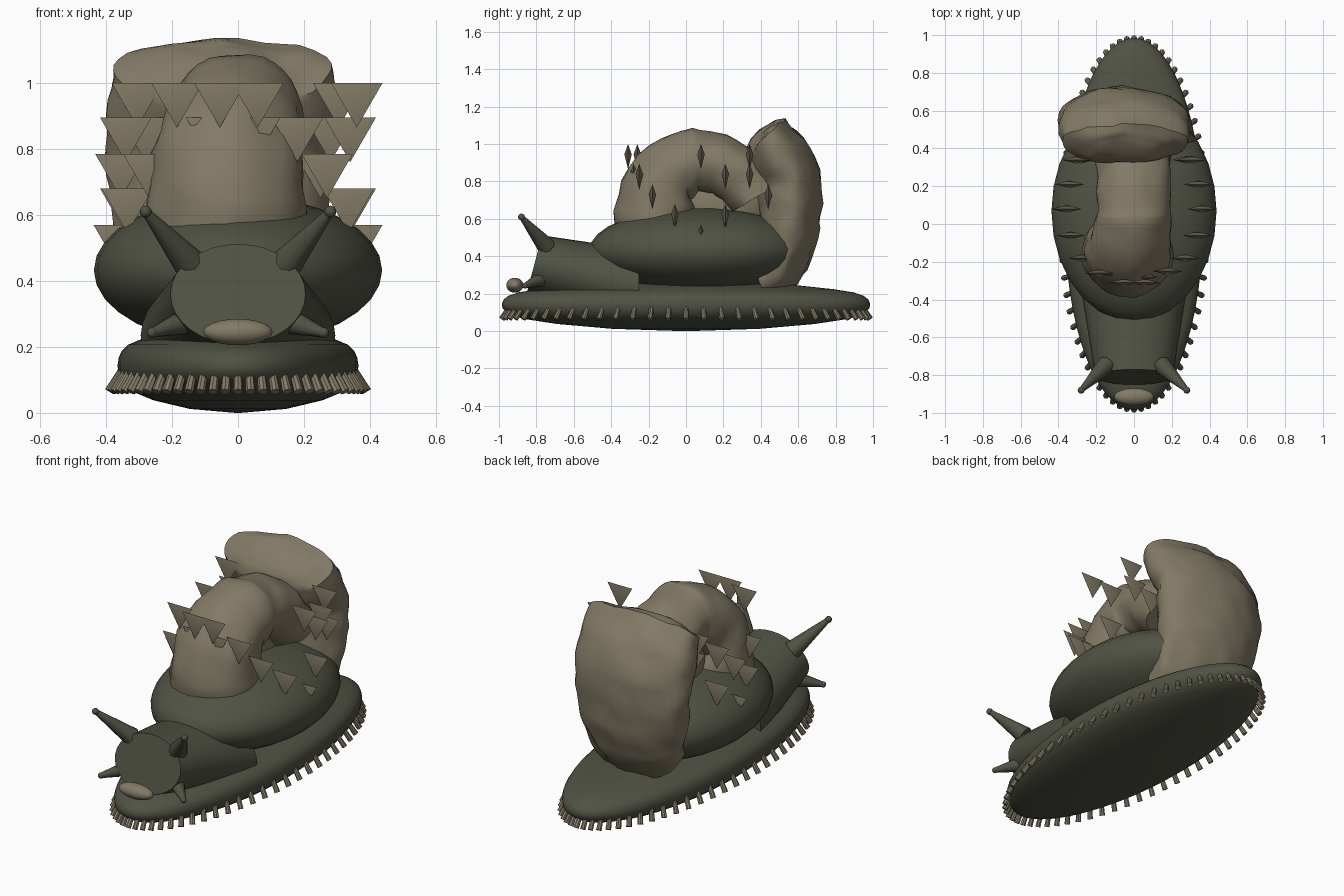
import bpy, bmesh, math
from mathutils import Vector, Matrix, noise

cube = bpy.data.objects.get("Cube")
if cube:
    bpy.data.objects.remove(cube, do_unlink=True)


def material(name, rgb):
    m = bpy.data.materials.new(name)
    m.use_nodes = True
    m.diffuse_color = (*rgb, 1)
    m.node_tree.nodes["Principled BSDF"].inputs["Base Color"].default_value = (*rgb, 1)
    return m


DARK = material("dark olive skin", (0.08, 0.085, 0.058))
TAN = material("stone tan", (0.225, 0.195, 0.132))


def finish(name, bm, mat, angle=40):
    bmesh.ops.recalc_face_normals(bm, faces=bm.faces)
    mesh = bpy.data.meshes.new(name)
    bm.to_mesh(mesh)
    bm.free()
    mesh.materials.append(mat)
    ob = bpy.data.objects.new(name, mesh)
    bpy.context.collection.objects.link(ob)
    bpy.ops.object.select_all(action="DESELECT")
    ob.select_set(True)
    bpy.context.view_layer.objects.active = ob
    bpy.ops.object.shade_smooth_by_angle(angle=math.radians(angle))
    return ob


def loft(name, mat, sections, sides=32, rough=0.0, steps=1):
    """Skin over ellipses: (x, y, z, half width, half depth, tilt of depth in degrees)."""
    rows = []
    for a, b in zip(sections, sections[1:]):
        rows += [[p + (q - p) * i / steps for p, q in zip(a, b)] for i in range(steps)]
    rows.append(sections[-1])
    bm = bmesh.new()
    rings = []
    for x, y, z, w, d, tilt in rows:
        t = math.radians(tilt)
        ring = []
        for i in range(sides):
            a = math.tau * i / sides
            c = Vector((x + w * math.cos(a), y + d * math.sin(a) * math.cos(t),
                        z + d * math.sin(a) * math.sin(t)))
            if rough:
                c += rough * noise.noise_vector(c * 9)
            ring.append(bm.verts.new(c))
        rings.append(ring)
    for r, s in zip(rings, rings[1:]):
        for i in range(sides):
            j = (i + 1) % sides
            bm.faces.new((r[i], r[j], s[j], s[i]))
    bm.faces.new(rings[0])
    bm.faces.new(rings[-1])
    return finish(name, bm, mat)


def ball(bm, centre, radii, u=16, v=10):
    m = Matrix.Translation(centre) @ Matrix.Diagonal((*radii, 1))
    bmesh.ops.create_uvsphere(bm, u_segments=u, v_segments=v, radius=1, matrix=m)


def rod(bm, a, b, r1, r2, sides=12):
    a, b = Vector(a), Vector(b)
    q = (b - a).to_track_quat("Z", "Y").to_matrix().to_4x4()
    bmesh.ops.create_cone(bm, cap_ends=True, segments=sides, radius1=r1, radius2=r2,
                          depth=(b - a).length, matrix=Matrix.Translation((a + b) / 2) @ q)


# Foot: a long oval sole with a rounded rim
foot = [(0.02, 0), (0.4, 0.012), (0.7, 0.038), (0.88, 0.065), (0.96, 0.09), (0.995, 0.12),
        (1, 0.145), (0.99, 0.168), (0.965, 0.188), (0.91, 0.207), (0.8, 0.224),
        (0.6, 0.245), (0.3, 0.262), (0.02, 0.267)]
loft("foot", DARK, [(0, 0, z, 0.365 * s, 0.985 * s, 0) for s, z in foot], sides=64)

# Fringe of little pegs round the rim
bm = bmesh.new()
count = 64
for i in range(count):
    a = math.tau * i / count
    c, s = math.cos(a), math.sin(a)
    rod(bm, (0.352 * c, 0.945 * s, 0.128), (0.39 * c, 0.987 * s, 0.064), 0.012, 0.015, 8)
finish("rim_fringe", bm, TAN)

# Body hump
bm = bmesh.new()
ball(bm, (0, 0.068, 0.432), (0.437, 0.585, 0.227), 28, 16)
finish("body", bm, DARK)

# Head and neck
loft("head", DARK, [(0, -0.81, 0.36, 0.205, 0.157, 75), (0, -0.25, 0.235, 0.295, 0.2, 90)])

# Mouth
bm = bmesh.new()
ball(bm, (0, -0.915, 0.245), (0.105, 0.046, 0.04), 24, 12)
finish("mouth", bm, TAN)

# Eye stalks and feelers
for side, label in ((1, "left"), (-1, "right")):
    bm = bmesh.new()
    tip = (side * 0.28, -0.88, 0.61)
    rod(bm, (side * 0.145, -0.745, 0.45), tip, 0.05, 0.013)
    ball(bm, tip, (0.018,) * 3)
    finish(label + "_eye_stalk", bm, DARK)
    bm = bmesh.new()
    tip = (side * 0.26, -0.86, 0.243)
    rod(bm, (side * 0.165, -0.78, 0.275), tip, 0.038, 0.014)
    ball(bm, tip, (0.016,) * 3)
    finish(label + "_feeler", bm, DARK)

# Front coil of the shell: a tube arching backward, with a lip at its crest
loft("front_coil", TAN, [
    (-0.035, -0.14, 0.48, 0.245, 0.23, 180),
    (-0.035, -0.16, 0.63, 0.24, 0.225, 175),
    (-0.03, -0.13, 0.77, 0.23, 0.21, 150),
    (-0.02, -0.05, 0.86, 0.21, 0.19, 115),
    (-0.005, 0.04, 0.9, 0.2, 0.19, 92),
    (0, 0.07, 0.91, 0.195, 0.168, 88),
    (0, 0.18, 0.89, 0.195, 0.16, 75),
    (0, 0.28, 0.83, 0.195, 0.16, 55),
    (0, 0.38, 0.72, 0.2, 0.16, 30)], rough=0.016, steps=3)

# Core of the spiral, recessed inside the arch
bm = bmesh.new()
ball(bm, (-0.05, 0.2, 0.68), (0.12, 0.26, 0.2))
finish("coil_core", bm, TAN)

# Rear coil: a broad crescent set toward the right, ending in a slanted domed face
loft("rear_coil", TAN, [
    (-0.05, 0.395, 1.06, 0.12, 0.05, 44),
    (-0.05, 0.402, 1.055, 0.24, 0.1, 44),
    (-0.05, 0.425, 1.035, 0.335, 0.14, 44),
    (-0.05, 0.49, 0.95, 0.345, 0.165, 32),
    (-0.055, 0.55, 0.82, 0.34, 0.172, 15),
    (-0.055, 0.56, 0.68, 0.335, 0.168, 0),
    (-0.055, 0.545, 0.53, 0.32, 0.158, -15),
    (-0.045, 0.515, 0.41, 0.295, 0.15, -30),
    (-0.02, 0.46, 0.32, 0.27, 0.14, -48),
    (0.02, 0.4, 0.27, 0.2, 0.1, -65)], rough=0.022, steps=3)

# Shell spikes: thin triangles hanging point down, thickest in the middle, in tiers
singles = [(-0.185, -0.26, 1), (-0.055, -0.31, 1), (0.06, -0.31, 1), (0.36, 0.08, 1),
           (-0.08, -0.27, 0.895), (0.05, -0.28, 0.895), (0.18, -0.25, 0.895),
           (0.25, 0.44, 0.785), (-0.355, 0.08, 0.785)]
pairs = [(0.305, 0.34, 1), (0.34, 0.21, 0.895), (0.28, 0.34, 0.895),
         (0.27, -0.18, 0.785), (0.335, -0.06, 0.68), (0.34, 0.21, 0.68), (0.36, 0.08, 0.57)]
bm = bmesh.new()
for x, y, z in singles + [(s * x, y, z) for x, y, z in pairs for s in (1, -1)]:
    outline = [bm.verts.new((x + dx, y, z + dz)) for dx, dz in ((-0.078, 0), (0.078, 0), (0, -0.135))]
    for bulge in (-0.02, 0.02):
        peak = bm.verts.new((x, y + bulge, z - 0.055))
        for i in range(3):
            bm.faces.new((outline[i], outline[(i + 1) % 3], peak))
finish("shell_spikes", bm, TAN, 65)
